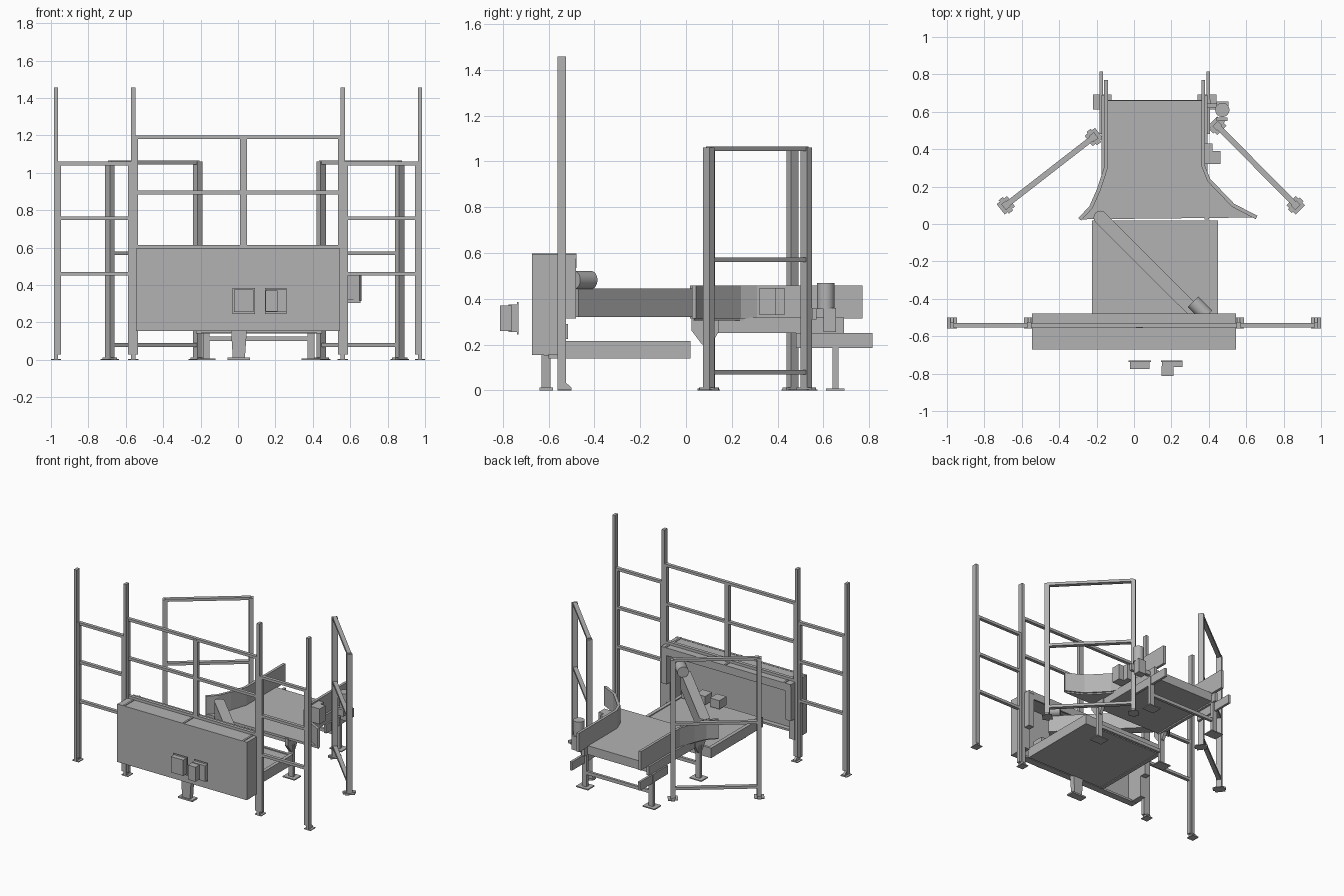
import bpy
import math
from mathutils import Vector

cube = bpy.data.objects.get("Cube")
if cube:
    bpy.data.objects.remove(cube, do_unlink=True)

GREY = (0.45, 0.45, 0.45, 1)
steel = bpy.data.materials.new("light_grey_steel")
steel.use_nodes = True
steel.diffuse_color = GREY
steel.node_tree.nodes["Principled BSDF"].inputs["Base Color"].default_value = GREY


def prism(name, pts, lo, hi, axis="z"):
    """Extrude a 2D outline along an axis (z: x,y outline; x: y,z outline; y: x,z outline)."""
    place = {"z": lambda a, b, h: (a, b, h),
             "x": lambda a, b, h: (h, a, b),
             "y": lambda a, b, h: (a, h, b)}[axis]
    n = len(pts)
    verts = [place(a, b, h) for h in (lo, hi) for a, b in pts]
    faces = [list(range(n))[::-1], list(range(n, 2 * n))]
    faces += [(i, (i + 1) % n, n + (i + 1) % n, n + i) for i in range(n)]
    mesh = bpy.data.meshes.new(name)
    mesh.from_pydata(verts, [], faces)
    mesh.materials.append(steel)
    obj = bpy.data.objects.new(name, mesh)
    bpy.context.collection.objects.link(obj)
    # Make all normals point outwards
    import bmesh
    bm = bmesh.new()
    bm.from_mesh(mesh)
    bmesh.ops.recalc_face_normals(bm, faces=bm.faces)
    bm.to_mesh(mesh)
    bm.free()
    return obj


def box(name, x0, x1, y0, y1, z0, z1):
    return prism(name, [(x0, y0), (x1, y0), (x1, y1), (x0, y1)], z0, z1)


def strip(name, path, width, z0, z1):
    """A wall of constant width that follows a plan path."""
    path = [Vector(p) for p in path]
    left, right = [], []
    for i, p in enumerate(path):
        d = (path[min(i + 1, len(path) - 1)] - path[max(i - 1, 0)]).normalized()
        side = Vector((-d.y, d.x)) * width / 2
        left.append(p + side)
        right.append(p - side)
    return prism(name, [tuple(p) for p in left + right[::-1]], z0, z1)


def cylinder(name, start, end, radius):
    start, end = Vector(start), Vector(end)
    axis = end - start
    bpy.ops.mesh.primitive_cylinder_add(
        vertices=32, radius=radius, depth=axis.length, location=(start + end) / 2,
        rotation=axis.to_track_quat("Z", "Y").to_euler())
    obj = bpy.context.object
    obj.name = name
    obj.data.materials.append(steel)
    bpy.ops.object.shade_smooth_by_angle()
    return obj


def fence_foot(x):
    box("fence_foot_plate", x - .027, x + .027, -.56, -.5, 0, .006)
    prism("fence_foot_gusset", [(-.525, 0), (-.5, 0), (-.5, .012), (-.525, .035)],
          x - .008, x + .008, "x")


# Front fence: tall posts, lower inner posts and rails
FY0, FY1 = -.56, -.524
for s in (-1, 1):
    for x in (.974, .56):
        box("fence_tall_post", s * x - .011, s * x + .011, FY0, FY1, 0, 1.457)
        fence_foot(s * x)
    for x, top in ((.955, 1.06), (.58, 1.06), (.543, 1.2)):
        box("fence_panel_post", s * x - .009, s * x + .009, FY0 + .004, FY1 - .004, .03, top)
    for z in (1.05, .757, .46):
        a, b = sorted((s * .58, s * .96))
        box("fence_side_rail", a, b, -.553, -.528, z - .01, z + .01)
for z in (1.19, .895, .605):
    box("fence_centre_rail", -.55, .55, -.553, -.528, z - .01, z + .01)
box("fence_centre_post", .011, .048, FY0 + .004, FY1 - .004, .6, 1.19)

# Hood around the front end of the conveyor, open at the back
box("hood_front_panel", -.545, .545, -.672, -.655, .155, .595)
box("hood_top", -.545, .545, -.672, -.478, .575, .593)
box("hood_bottom_lip", -.545, .545, -.672, -.62, .155, .17)
box("hood_back_lintel", -.5, .5, -.49, -.478, .535, .58)
END = [(-.67, .156), (-.524, .156), (-.524, .315), (-.48, .315), (-.48, .59), (-.67, .59)]
for a, b in ((-.545, -.5), (.5, .545)):
    prism("hood_end_box", END, a, b, "x")
for x in (-.49, .008, .51):
    box("hood_seam_strip", x - .007, x + .007, -.672, -.478, .592, .598)

# Switch boxes in front of the hood and inside it
box("switch_plate", -.03, .09, -.738, -.731, .245, .385)
box("switch_box", -.022, .082, -.775, -.735, .255, .375)
box("switch_plate", .145, .26, -.738, -.731, .245, .385)
box("switch_box", .15, .26, -.765, -.735, .255, .375)
box("switch_handle_box", .148, .212, -.813, -.76, .26, .37)
for x in (.08, .2, .32):
    box("inner_box", x, x + .08, -.6, -.515, .225, .29)

# Low conveyor bed with side members
box("low_belt", -.2, .425, -.6, .015, .145, .208)
for a, b in ((-.225, -.198), (.423, .45)):
    box("low_bed_side", a, b, -.6, .02, .14, .215)
box("low_bed_end", -.225, .45, 0, .02, .14, .215)

# Single leg at the front
prism("front_leg", [(-.028, .01), (.037, .01), (.047, .155), (-.037, .155)], -.63, -.592, "y")
box("front_leg_foot", -.055, .065, -.64, -.58, 0, .012)

# Diagonal diverter arm with a rounded tip and its motor
cx, cy, r = -.18, .035, .036
tip = [(cx + r * math.cos(math.radians(t)), cy + r * math.sin(math.radians(t)))
       for t in range(45, 226, 15)]
tip += [(.325, -.52), (.376, -.47)]
prism("diverter_arm", tip, .32, .445)
cylinder("diverter_motor", (.315, -.415, .482), (.39, -.49, .482), .04)

# Rear conveyor deck that widens towards the front
LEFT = [(-.15, .77), (-.15, .3), (-.19, .18), (-.23, .09), (-.29, .025)]
RIGHT = [(.37, .77), (.37, .31), (.4, .235), (.53, .1), (.655, .035)]
deck = [(-.15, .66)] + LEFT[1:] + RIGHT[:0:-1] + [(.37, .66)]
prism("rear_deck", deck, .305, .322)
box("rear_belt_body", -.145, .365, .08, .66, .255, .31)
strip("left_guide", LEFT, .02, .315, .458)
strip("right_guide", RIGHT, .02, .315, .458)
for name, x in (("left", -.162), ("right", .382)):
    box(name + "_deck_frame", x - .012, x + .012, .08, .69, .25, .318)
    out = -.014 if x < 0 else .014
    box(name + "_end_rail", x + out - .009, x + out + .009, .48, .815, .185, .25)

# Deck legs: tapered brackets at the front, plain legs at the back
BRACKET = [(.025, .315), (.025, .26), (.07, .2), (.11, .2), (.145, .26), (.145, .315)]
for x in (-.17, .39):
    prism("leg_bracket", BRACKET, x - .012, x + .012, "x")
    for y in (.09, .652):
        box("deck_leg", x - .018, x + .018, y - .013, y + .013, 0, .25)
        box("deck_leg_foot", x - .05, x + .05, y - .04, y + .04, 0, .008)
for y in (.09, .652):
    box("leg_cross_bar", -.17, .39, y - .01, y + .01, .1, .125)

# Control boxes and gear motor beside the deck
box("control_box", .376, .42, .32, .43, .33, .447)
box("control_box_front", .41, .462, .32, .39, .33, .447)
cylinder("drive_motor", (.472, .61, .355), (.472, .61, .47), .038)
box("gear_box", .44, .505, .6, .655, .255, .36)
box("gear_box_flange", .442, .5, .55, .57, .31, .36)
box("gear_shaft", .38, .46, .62, .645, .27, .3)


# Angled barriers on both sides of the rear deck
def barrier(side, a, b):
    a, b = Vector(a), Vector(b)
    d = (b - a).normalized()
    n = Vector((-d.y, d.x))
    for p in (a, b):
        strip(side + "_barrier_post", [p - d * .016, p + d * .016], .04, 0, 1.06)
        strip(side + "_barrier_foot", [p - n * .045, p + n * .045], .028, 0, .012)
        strip(side + "_barrier_base", [p - d * .035, p + d * .035], .07, 0, .005)
    for z in (.08, .57, 1.055):
        strip(side + "_barrier_rail", [a, b], .03, z - .01, z + .01)


barrier("left", (-.685, .1), (-.215, .465))
barrier("right", (.865, .1), (.445, .525))
